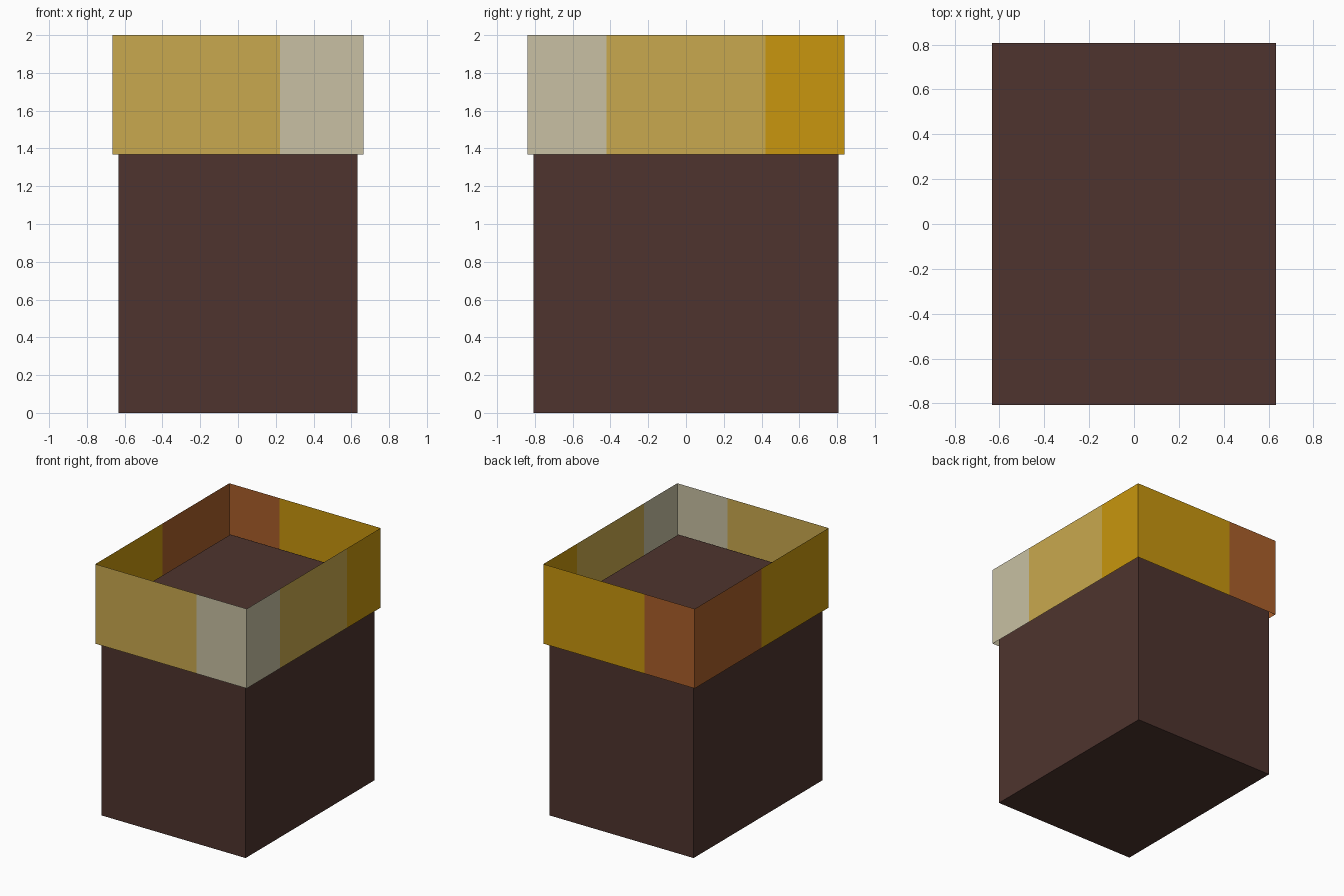
import bpy
import bmesh

cube = bpy.data.objects.get("Cube")
if cube:
    bpy.data.objects.remove(cube, do_unlink=True)


def linear(c):
    c /= 255
    return c / 12.92 if c <= 0.04045 else ((c + 0.055) / 1.055) ** 2.4


def material(name, r, g, b):
    colour = (linear(r), linear(g), linear(b), 1)
    mat = bpy.data.materials.new(name)
    mat.use_nodes = True
    mat.diffuse_color = colour
    mat.node_tree.nodes["Principled BSDF"].inputs["Base Color"].default_value = colour
    return mat


def add_object(name, bm, mats):
    mesh = bpy.data.meshes.new(name)
    bm.to_mesh(mesh)
    bm.free()
    for mat in mats:
        mesh.materials.append(mat)
    obj = bpy.data.objects.new(name, mesh)
    bpy.context.collection.objects.link(obj)
    return obj


brown = material("dark_brown", 78, 52, 46)
band_mats = [material("tan", 201, 169, 78),
             material("cream", 200, 192, 163),
             material("gold", 200, 150, 14),
             material("rust", 170, 95, 42)]
TAN, CREAM, GOLD, RUST = range(4)

# Solid block, its top sunk inside the band
BLOCK_X, BLOCK_Y, BLOCK_TOP = 0.632, 0.807, 1.614
bm = bmesh.new()
bmesh.ops.create_cube(bm, size=1)
for v in bm.verts:
    v.co = (v.co.x * 2 * BLOCK_X, v.co.y * 2 * BLOCK_Y, (v.co.z + 0.5) * BLOCK_TOP)
add_object("block", bm, [brown])

# Thin open band: walk round the corners and colour breaks, one panel per step
X, Y, LOW, HIGH = 0.665, 0.84, 1.368, 2.0
steps = [(X / 3, -Y, TAN), (X, -Y, CREAM),
         (X, -Y / 2, CREAM), (X, Y / 2, TAN), (X, Y, GOLD),
         (-X / 3, Y, GOLD), (-X, Y, RUST),
         (-X, 0, RUST), (-X, -Y, GOLD)]
bm = bmesh.new()
posts = [[bm.verts.new((x, y, z)) for z in (LOW, HIGH)] for x, y, _ in steps]
for i, (_, _, colour) in enumerate(steps):
    a, b = posts[i - 1], posts[i]
    panel = bm.faces.new((a[0], b[0], b[1], a[1]))
    panel.material_index = colour
add_object("band", bm, band_mats)
